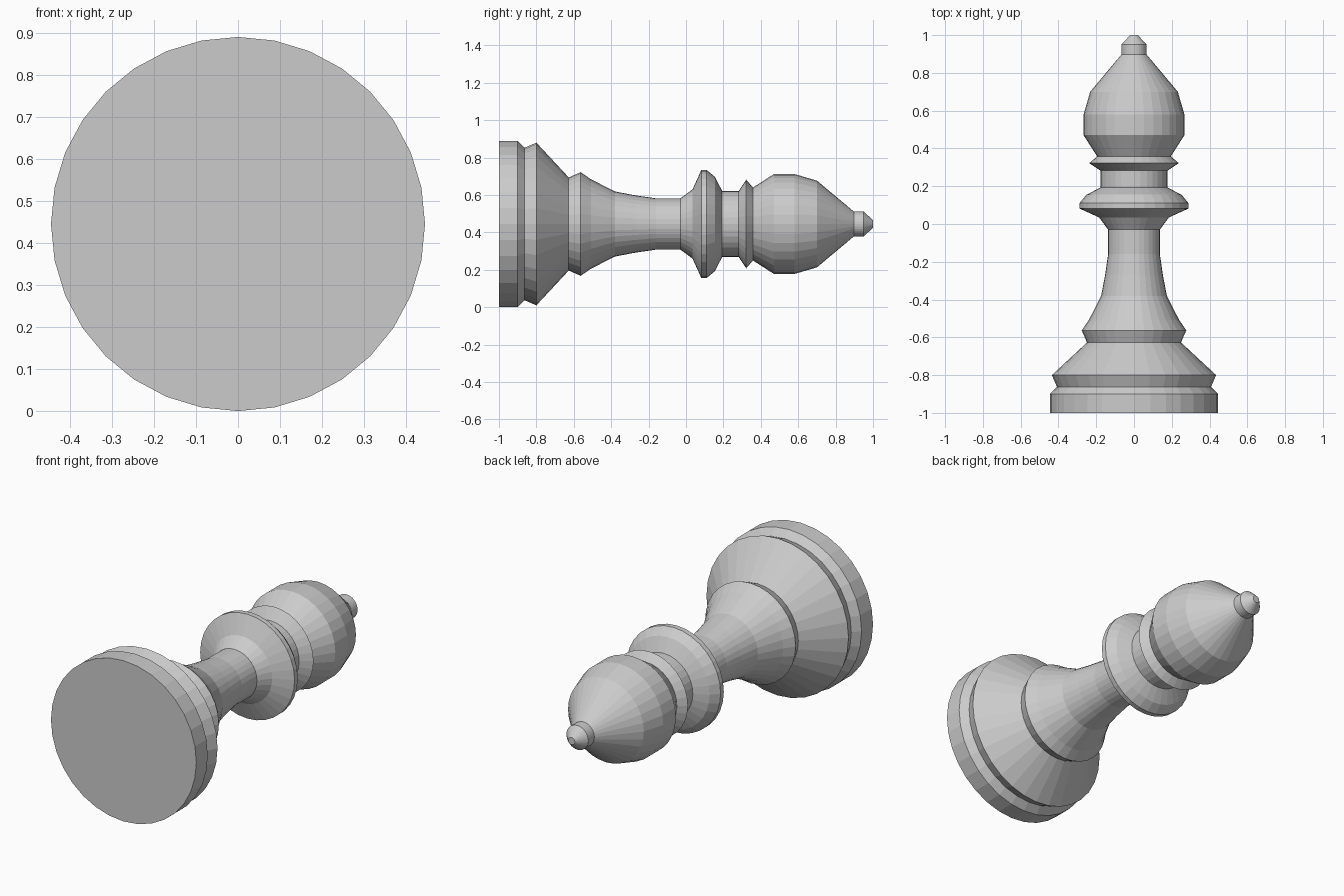
import bpy, bmesh
from math import cos, sin, tau

if "Cube" in bpy.data.objects:
    bpy.data.objects.remove(bpy.data.objects["Cube"])

SIDES = 32
AXIS_Z = 0.445  # the piece lies on its side, its axis along y


def lathe(name, profile, cap_start=False, cap_end=False):
    """Revolve (y, radius) points about the lying axis, flat shaded."""
    bm = bmesh.new()
    rings = []
    for y, r in profile:
        rings.append([bm.verts.new((r * cos(tau * k / SIDES), y,
                                    AXIS_Z + r * sin(tau * k / SIDES)))
                      for k in range(SIDES)])
    for a, b in zip(rings, rings[1:]):
        for k in range(SIDES):
            n = (k + 1) % SIDES
            bm.faces.new((a[k], b[k], b[n], a[n]))
    if cap_start:
        bm.faces.new(rings[0])
    if cap_end:
        bm.faces.new(rings[-1][::-1])
    mesh = bpy.data.meshes.new(name)
    bm.to_mesh(mesh)
    bm.free()
    obj = bpy.data.objects.new(name, mesh)
    bpy.context.collection.objects.link(obj)
    return obj


# Neighbouring parts share their end rings, so the skin is continuous.
# Wide foot with a groove and a sloping shoulder
lathe("base", [(-1, .445), (-.90, .445), (-.863, .408), (-.80, .435),
               (-.627, .249)], cap_start=True)

# Flared stem tapering to a straight shaft
lathe("stem", [(-.627, .249), (-.563, .277), (-.508, .239), (-.38, .174),
               (-.27, .153), (-.16, .137), (-.03, .137)])

# Wide collar
lathe("collar", [(-.03, .137), (.035, .185), (.082, .289), (.11, .289),
                 (.155, .252), (.193, .177)])

# Neck with a thin ring
lathe("neck", [(.193, .177), (.282, .177), (.322, .237), (.358, .195)])

# Pointed head
lathe("head", [(.358, .195), (.47, .267), (.58, .267), (.70, .232),
               (.897, .067)])

# Small knob at the tip
lathe("finial", [(.897, .067), (.95, .067), (1, .02)], cap_end=True)
